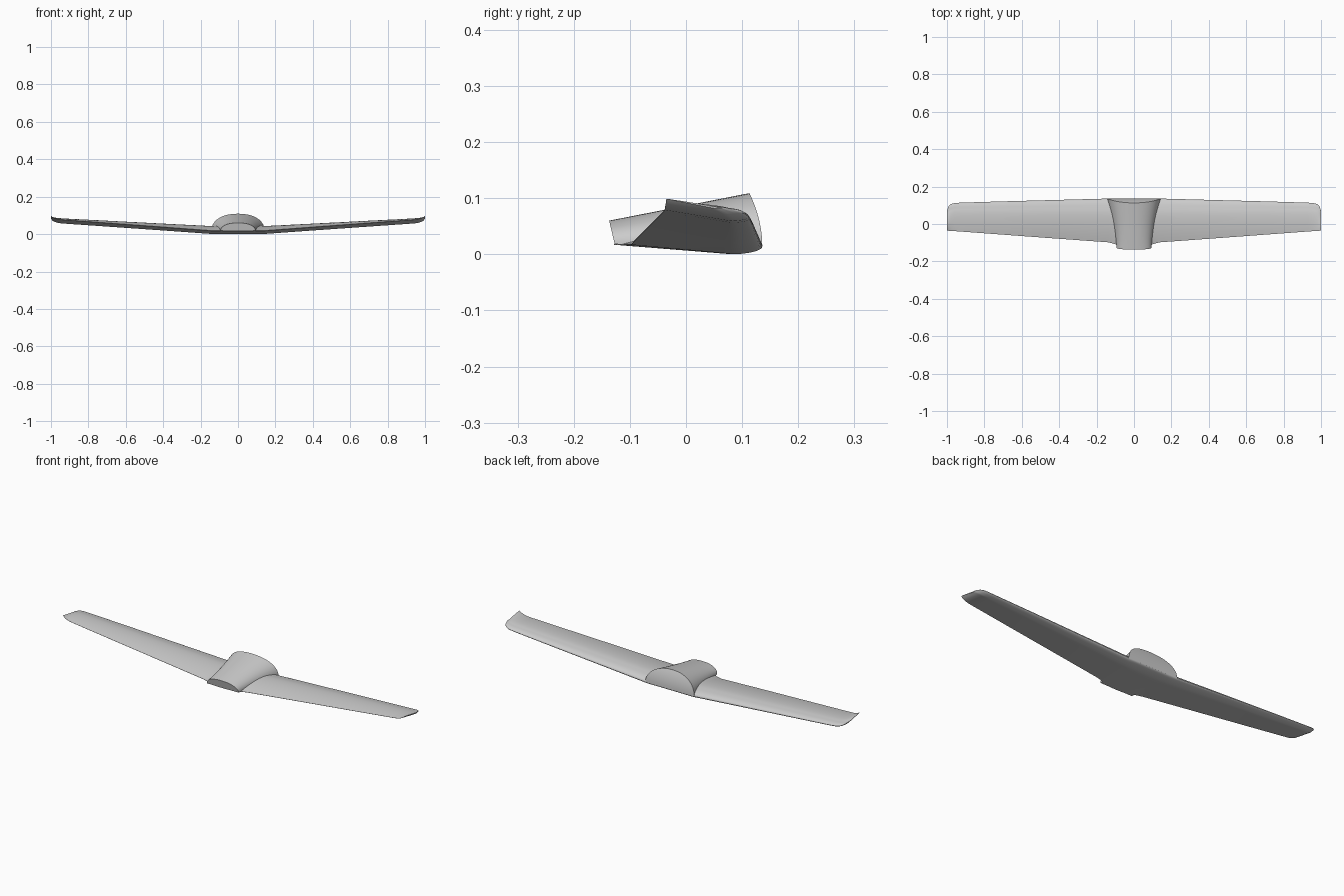
import bpy, bmesh, math

if "Cube" in bpy.data.objects:
    bpy.data.objects.remove(bpy.data.objects["Cube"])

grey = bpy.data.materials.new("light_grey")
grey.diffuse_color = (0.6, 0.6, 0.6, 1)
grey.use_nodes = True
grey.node_tree.nodes["Principled BSDF"].inputs["Base Color"].default_value = grey.diffuse_color


def make(name, verts, faces):
    me = bpy.data.meshes.new(name)
    me.from_pydata(verts, [], faces)
    bm = bmesh.new()
    bm.from_mesh(me)
    bmesh.ops.remove_doubles(bm, verts=bm.verts, dist=1e-5)
    bmesh.ops.recalc_face_normals(bm, faces=bm.faces)
    bm.to_mesh(me)
    bm.free()
    ob = bpy.data.objects.new(name, me)
    bpy.context.collection.objects.link(ob)
    me.materials.append(grey)
    bpy.ops.object.select_all(action='DESELECT')
    ob.select_set(True)
    bpy.context.view_layer.objects.active = ob
    bpy.ops.object.shade_smooth_by_angle(angle=math.radians(35))
    return ob


# Aerofoil: t runs from leading edge (0) to trailing edge (1), height in 0..1
def upper(t):
    if t < 0.3:
        return 0.35 + 0.65 * math.sqrt(1 - (1 - t / 0.3) ** 2)
    return 1 - 0.97 * ((t - 0.3) / 0.7) ** 1.6


def lower(t):
    u = min(t / 0.25, 1)
    return 0.35 * (1 - math.sqrt(1 - (1 - u) ** 2))


N = 20
ts = [(i / N) ** 1.8 for i in range(N + 1)]
profile = [(t, upper(t)) for t in reversed(ts)] + [(t, lower(t)) for t in ts[1:]]

# Wing stations: x, leading y, trailing y, base z, thickness, rise to trailing edge
stations = [
    (0.000, .136, -.128, .000, .040, .017),
    (0.080, .136, -.124, .000, .040, .017),
    (0.100, .136, -.108, .000, .040, .017),
    (0.135, .136, -.098, .000, .040, .017),
    (0.400, .129, -.079, .019, .034, .018),
    (0.700, .121, -.057, .040, .028, .019),
    (0.930, .114, -.040, .056, .023, .020),
    (0.960, .112, -.038, .059, .022, .020),
    (0.980, .106, -.037, .065, .018, .020),
    (0.992, .095, -.036, .072, .012, .019),
    (1.000, .070, -.035, .082, .003, .017),
]
full = [(-s[0],) + s[1:] for s in reversed(stations[1:])] + stations
verts, faces = [], []
for x, yl, yt, zb, th, rise in full:
    for t, f in profile:
        verts.append((x, yl + (yt - yl) * t,
                      zb + rise * max(t - 0.2, 0) / 0.8 + th * f))
M = len(profile)
for k in range(len(full) - 1):
    for i in range(M):
        j = (i + 1) % M
        faces.append((k * M + i, k * M + j, (k + 1) * M + j, (k + 1) * M + i))
faces += [tuple(range(M)), tuple(range((len(full) - 1) * M, len(full) * M))]
make("wing", verts, faces)

# Body: arched loft widening from the narrow end to the tall curved end
A, S = 32, 14
verts, faces = [], []
for k in range(S + 1):
    s = k / S
    w = 0.093 + 0.050 * s ** 1.4
    z0 = 0.018 - 0.004 * s
    h = 0.042 + 0.053 * s
    for i in range(A + 1):
        a = math.pi * i / A
        c, v = math.cos(a), math.sin(a)
        v = max(v, 0) ** 0.9
        y0 = -0.127 - 0.010 * v
        y1 = 0.136 - 0.023 * v ** 2
        verts.append((w * math.copysign(abs(c) ** 0.9, c), y0 + (y1 - y0) * s, z0 + h * v))
R = A + 1
for k in range(S):
    for i in range(A):
        faces.append((k * R + i, k * R + i + 1, (k + 1) * R + i + 1, (k + 1) * R + i))
    faces.append((k * R, (k + 1) * R, (k + 1) * R + A, k * R + A))
# End caps in horizontal strips
for b in (0, S * R):
    for i in range(A // 2 - 1):
        faces.append((b + i, b + i + 1, b + A - i - 1, b + A - i))
    m = A // 2
    faces.append((b + m - 1, b + m, b + m + 1))
make("body", verts, faces)
